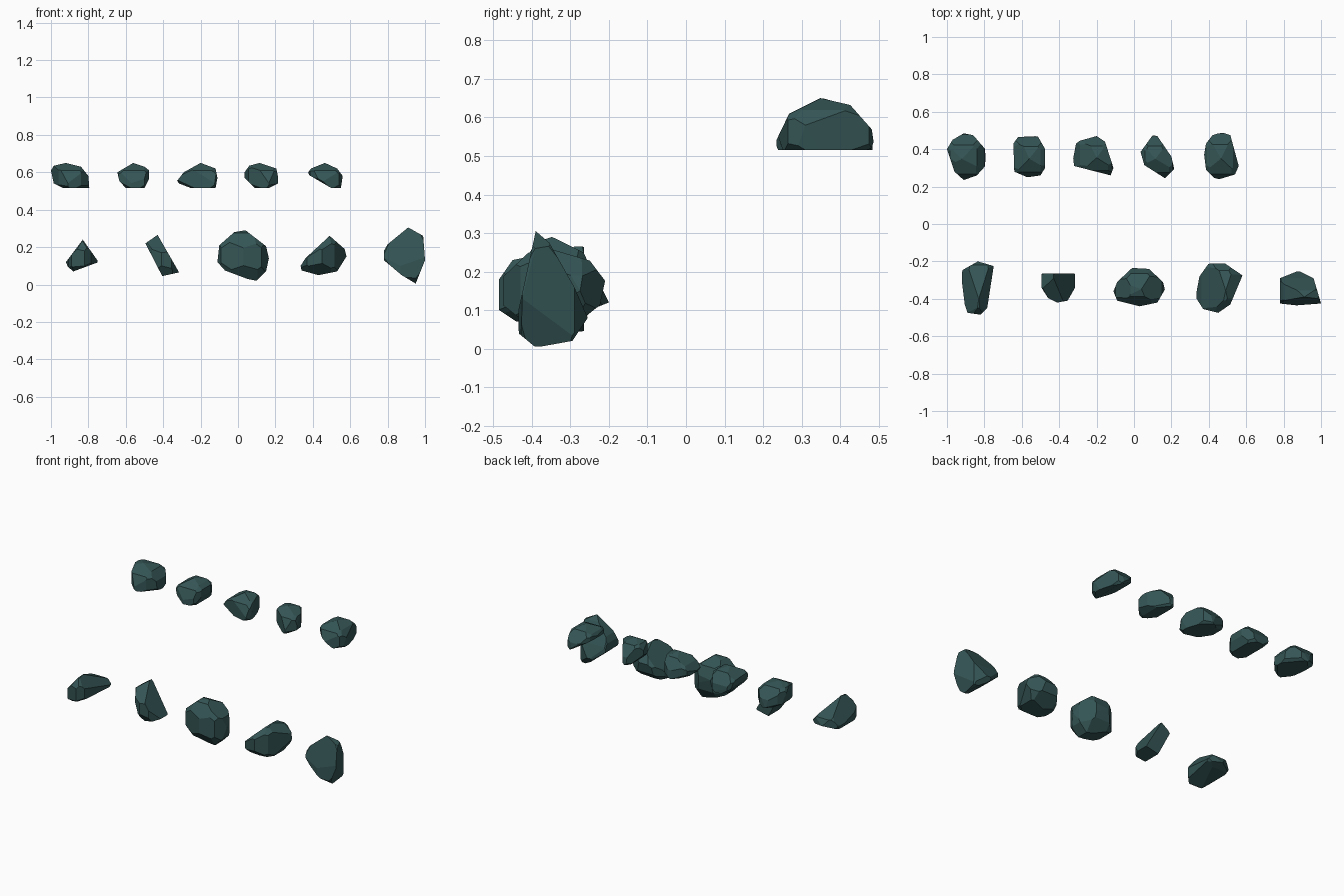
import bpy, bmesh
from mathutils import Vector
from mathutils.geometry import convex_hull_2d

if "Cube" in bpy.data.objects:
    bpy.data.objects.remove(bpy.data.objects["Cube"])

mat = bpy.data.materials.new("dark_slate")
mat.diffuse_color = (0.035, 0.09, 0.09, 1)
mat.use_nodes = True
mat.node_tree.nodes["Principled BSDF"].inputs["Base Color"].default_value = mat.diffuse_color


def clip(bm, co, no):
    """Chop a convex solid with a plane and close it again."""
    bmesh.ops.bisect_plane(bm, geom=bm.verts[:] + bm.edges[:] + bm.faces[:], dist=1e-5,
                           plane_co=co, plane_no=no, clear_outer=True)
    pts = [v.co.copy() for v in bm.verts]
    bm.clear()
    for p in pts:
        bm.verts.new(p)
    bmesh.ops.remove_doubles(bm, verts=bm.verts[:], dist=1e-4)
    r = bmesh.ops.convex_hull(bm, input=bm.verts[:])
    junk = {g for g in r["geom_interior"] + r["geom_unused"] if isinstance(g, bmesh.types.BMVert)}
    bmesh.ops.delete(bm, geom=list(junk), context='VERTS')
    bmesh.ops.dissolve_limit(bm, angle_limit=0.005, verts=bm.verts[:], edges=bm.edges[:])


def clip_outline(bm, outline, a, b):
    """Chop along every edge of a convex outline lying in axes a, b."""
    pts = [Vector(p) for p in outline]
    ring = [pts[i] for i in convex_hull_2d(pts)]
    mid = sum(ring, Vector((0, 0))) / len(ring)
    for p, q in zip(ring, ring[1:] + ring[:1]):
        d = q - p
        n = Vector((d.y, -d.x)).normalized()
        if n.dot(p - mid) < 0:
            n = -n
        co, no = Vector((0, 0, 0)), Vector((0, 0, 0))
        co[a], co[b] = p
        no[a], no[b] = n
        clip(bm, co, no)


def rock(name, front, top, side, scaled=True, corner=0.9):
    """Convex stone cut to front (x,z), top (x,y) and side (y,z) outlines."""
    ys = [p[1] for p in top]
    zs = [p[1] for p in front]
    if scaled:
        side = [(min(ys) + u * (max(ys) - min(ys)), min(zs) + v * (max(zs) - min(zs)))
                for u, v in side]
    bm = bmesh.new()
    bmesh.ops.create_cube(bm, size=4)
    clip_outline(bm, front, 0, 2)
    clip_outline(bm, top, 0, 1)
    clip_outline(bm, side, 1, 2)
    # knock off the eight diagonal corners
    lo = Vector([min(v.co[i] for v in bm.verts) for i in range(3)])
    hi = Vector([max(v.co[i] for v in bm.verts) for i in range(3)])
    c, s = (lo + hi) / 2, hi - lo
    for sx in (-1, 1):
        for sy in (-1, 1):
            for sz in (-1, 1):
                n = Vector((sx / s.x, sy / s.y, sz / s.z))
                reach = max(n.dot(v.co - c) for v in bm.verts)
                n_len = n.length
                clip(bm, c + n * (reach * corner / n_len ** 2), n / n_len)
    bmesh.ops.recalc_face_normals(bm, faces=bm.faces[:])
    me = bpy.data.meshes.new(name)
    bm.to_mesh(me)
    bm.free()
    me.materials.append(mat)
    bpy.context.collection.objects.link(bpy.data.objects.new(name, me))


DOME = [(0, 0), (0, .2), (.13, .7), (.45, 1), (.75, .87), (.97, .4), (1, 0)]
ROUND = [(0, .3), (0, .65), (.25, .95), (.45, 1), (.85, .85), (1, .6), (.95, .3), (.65, 0), (.3, 0)]

# back row: flat-based domed stones
rock("domed_rock_1",
     [(-1, .61), (-.985, .635), (-.92, .65), (-.84, .63), (-.8, .58), (-.795, .515), (-.935, .515), (-.985, .54)],
     [(-1, .4), (-.97, .45), (-.91, .485), (-.86, .475), (-.795, .4), (-.795, .31), (-.84, .26), (-.91, .235), (-.96, .28)],
     DOME)
rock("domed_rock_2",
     [(-.645, .6), (-.56, .65), (-.5, .63), (-.475, .61), (-.475, .565), (-.5, .515), (-.6, .515), (-.635, .555)],
     [(-.645, .43), (-.62, .465), (-.515, .47), (-.475, .4), (-.475, .3), (-.5, .26), (-.57, .25), (-.64, .28)],
     DOME)
rock("domed_rock_3",
     [(-.325, .555), (-.29, .6), (-.2, .65), (-.12, .62), (-.11, .57), (-.12, .515), (-.25, .515), (-.315, .54)],
     [(-.325, .35), (-.31, .43), (-.29, .445), (-.2, .47), (-.155, .44), (-.11, .3), (-.125, .26), (-.32, .31)],
     DOME)
rock("domed_rock_4",
     [(.035, .6), (.06, .635), (.115, .65), (.205, .62), (.215, .57), (.215, .54), (.165, .515), (.09, .515), (.035, .57)],
     [(.035, .385), (.1, .475), (.125, .47), (.2, .36), (.215, .295), (.165, .245), (.055, .315)],
     DOME)
rock("domed_rock_5",
     [(.375, .6), (.39, .62), (.465, .65), (.53, .62), (.56, .58), (.55, .515), (.5, .515), (.38, .585)],
     [(.375, .37), (.385, .43), (.42, .475), (.47, .49), (.515, .475), (.56, .31), (.54, .265), (.44, .235), (.385, .29)],
     DOME)

# front row: larger tumbled stones
rock("wedge_rock",
     [(-.92, .12), (-.83, .24), (-.745, .12), (-.88, .07), (-.91, .095)],
     [(-.925, -.27), (-.915, -.245), (-.835, -.2), (-.75, -.225), (-.785, -.45), (-.82, -.485), (-.89, -.475), (-.905, -.43)],
     [(-.2, .12), (-.22, .16), (-.4, .24), (-.45, .23), (-.485, .18), (-.485, .1), (-.44, .07), (-.25, .1)],
     scaled=False, corner=.94)
rock("slab_rock",
     [(-.495, .22), (-.43, .265), (-.315, .065), (-.405, .045)],
     [(-.495, -.265), (-.315, -.265), (-.315, -.34), (-.355, -.41), (-.41, -.42), (-.46, -.395), (-.495, -.34)],
     [(-.265, .265), (-.29, .265), (-.42, .17), (-.42, .1), (-.38, .045), (-.265, .045)],
     scaled=False, corner=.97)
rock("boulder",
     [(-.11, .12), (-.1, .21), (-.02, .28), (.04, .29), (.15, .205), (.165, .14), (.15, .07), (.1, .02), (.05, .03), (-.07, .075)],
     [(-.11, -.36), (-.09, -.31), (-.01, -.235), (.08, -.24), (.155, -.31), (.165, -.35), (.125, -.42), (.03, -.44), (-.09, -.41)],
     ROUND)
rock("ridge_rock",
     [(.335, .1), (.36, .14), (.49, .26), (.57, .19), (.58, .15), (.53, .07), (.43, .05), (.34, .075)],
     [(.335, -.36), (.35, -.28), (.4, -.21), (.485, -.21), (.58, -.275), (.515, -.43), (.45, -.475), (.37, -.455), (.335, -.4)],
     ROUND)
rock("upright_rock",
     [(.78, .18), (.8, .215), (.91, .305), (.99, .26), (1, .13), (.95, .005), (.875, .05), (.78, .13)],
     [(.78, -.29), (.88, -.25), (.96, -.29), (1, -.425), (.87, -.435), (.78, -.425)],
     [(-.39, .305), (-.355, .275), (-.29, .16), (-.255, .08), (-.295, .02), (-.39, .003), (-.435, .04), (-.435, .1)],
     scaled=False, corner=.96)
